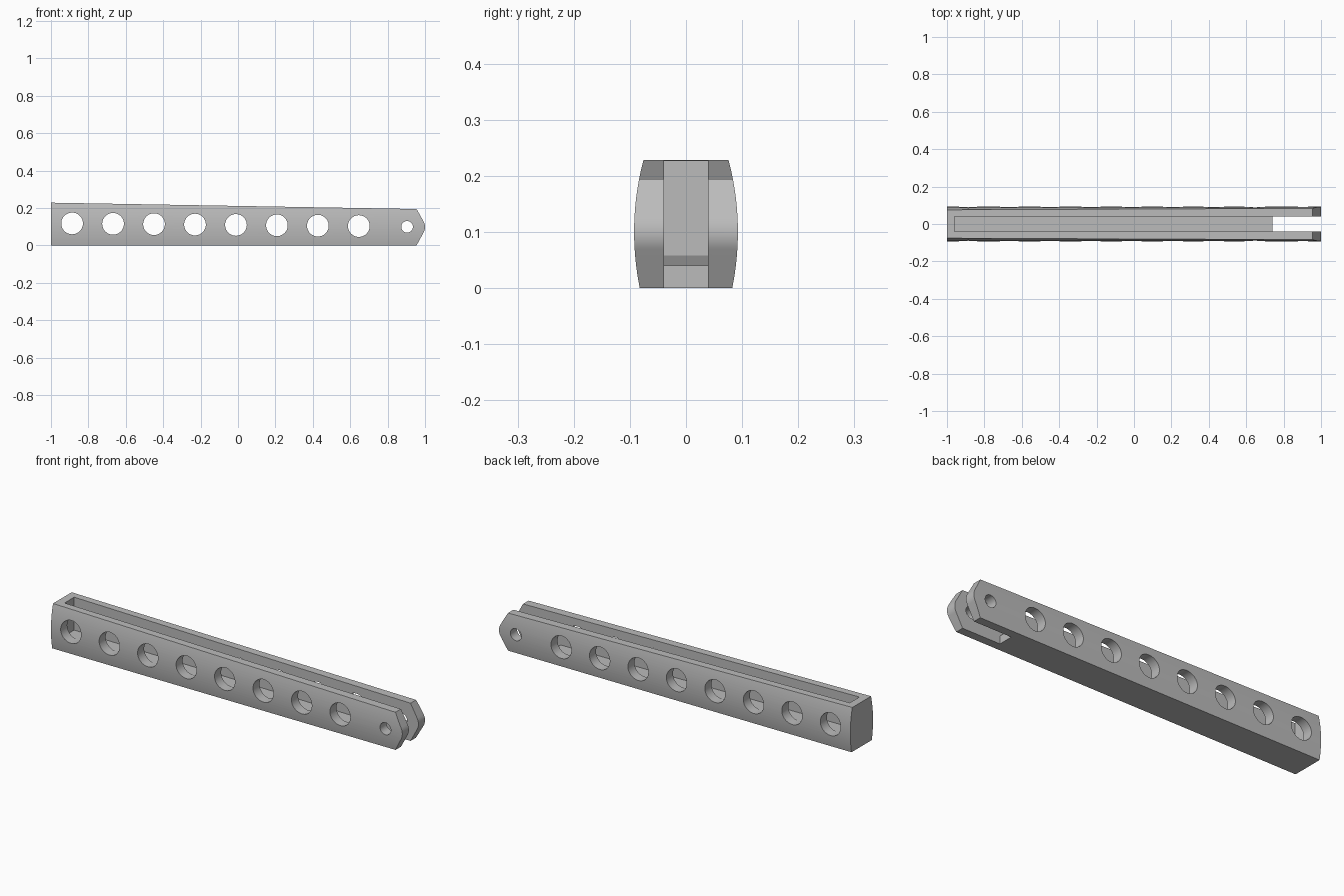
import bpy, bmesh, math
from mathutils import Vector

default = bpy.data.objects.get("Cube")
if default:
    bpy.data.objects.remove(default)

grey = bpy.data.materials.new("plain grey")
grey.use_nodes = True
colour = (0.5, 0.5, 0.5, 1)
grey.diffuse_color = colour
grey.node_tree.nodes["Principled BSDF"].inputs["Base Color"].default_value = colour


def prism(name, points, offset):
    """Extrude a flat 3D outline along an offset."""
    bm = bmesh.new()
    face = bm.faces.new([bm.verts.new(p) for p in points])
    moved = bmesh.ops.extrude_face_region(bm, geom=[face])["geom"]
    bmesh.ops.translate(bm, vec=Vector(offset),
                        verts=[g for g in moved if isinstance(g, bmesh.types.BMVert)])
    bmesh.ops.recalc_face_normals(bm, faces=bm.faces)
    mesh = bpy.data.meshes.new(name)
    bm.to_mesh(mesh)
    bm.free()
    mesh.materials.append(grey)
    obj = bpy.data.objects.new(name, mesh)
    bpy.context.collection.objects.link(obj)
    return obj


def side_prism(name, outline, half_width):
    """Extrude an x-z outline across the width."""
    return prism(name, [(x, -half_width, z) for x, z in outline], (0, 2 * half_width, 0))


def circle(x, z, radius, sides=48):
    return [(x + radius * math.cos(i * math.tau / sides),
             z + radius * math.sin(i * math.tau / sides)) for i in range(sides)]


def cut(target, cutter, operation="DIFFERENCE"):
    """Apply a boolean and discard its cutter."""
    cutter.hide_render = True
    mod = target.modifiers.new("cut", "BOOLEAN")
    mod.operation = operation
    mod.solver = "EXACT"
    mod.object = cutter
    bpy.context.view_layer.objects.active = target
    bpy.ops.object.modifier_apply(modifier=mod.name)
    bpy.data.objects.remove(cutter)


# Bar with bulged sides: circular arcs in cross-section
half, bulge_z, bulge_r, height = 0.0925, 0.1, 0.5, 0.25
steps = 20
flank = []
for i in range(steps + 1):
    z = height * i / steps
    flank.append((half - bulge_r + math.sqrt(bulge_r ** 2 - (z - bulge_z) ** 2), z))
section = flank + [(-y, z) for y, z in reversed(flank)]
bar = prism("slotted_bar", [(-1.1, y, z) for y, z in section], (2.2, 0, 0))

# Side outline: tapered top and rounded wedge nose
nose_r, nose_z = 0.06, 0.098
nose = []
for i in range(13):
    a = math.radians(-30 + 5 * i)
    nose.append((1 - nose_r + nose_r * math.cos(a), nose_z + nose_r * math.sin(a)))
outline = [(-1, 0), (0.955, 0)] + nose + [(0.955, 0.194), (-1, 0.228)]
cut(bar, side_prism("outline_cutter", outline, 0.2), "INTERSECT")

# Slot with a sloping floor, open through the fork end
slot = [(-0.96, 0.058), (0.74, 0.04), (0.74, -0.1), (1.1, -0.1), (1.1, 0.3), (-0.96, 0.3)]
cut(bar, side_prism("slot_cutter", slot, 0.039))

# Row of lightening holes and the small pivot hole
count = 8
for i in range(count):
    t = i / (count - 1)
    hole = circle(-0.887 + 1.533 * t, 0.117 - 0.014 * t, 0.058)
    cut(bar, side_prism("hole_cutter", hole, 0.2))
cut(bar, side_prism("pivot_cutter", circle(0.904, 0.099, 0.031), 0.2))

bpy.ops.object.select_all(action="DESELECT")
bar.select_set(True)
bpy.context.view_layer.objects.active = bar
bpy.ops.object.shade_smooth_by_angle(angle=math.radians(25))
